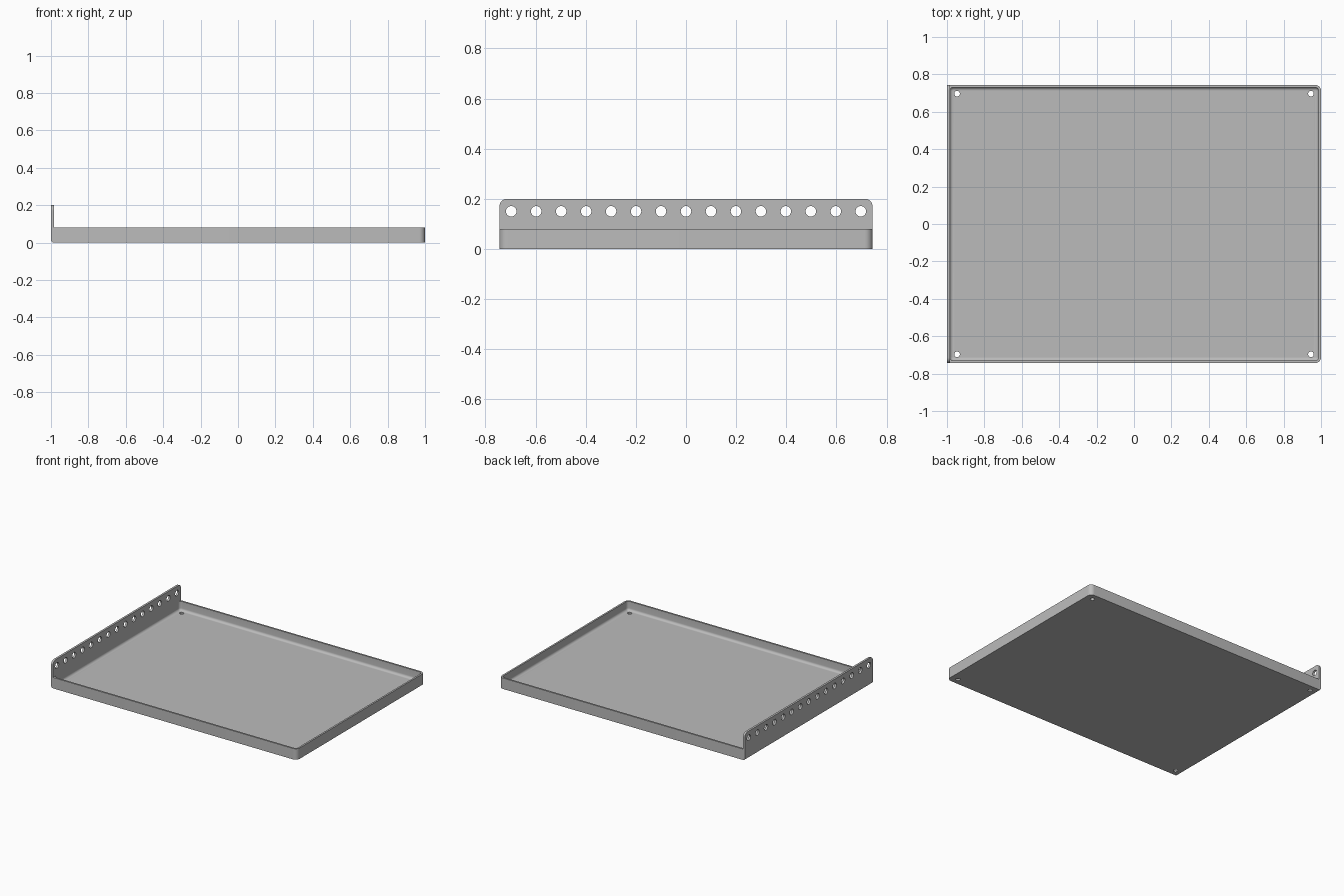
import bpy, bmesh
from math import sin, cos, pi

if "Cube" in bpy.data.objects:
    bpy.data.objects.remove(bpy.data.objects["Cube"], do_unlink=True)

HALF_Y = 0.744       # half depth
WALL = 0.013         # sheet thickness
RIM_Z = 0.08         # low wall height
PLATE_Z = 0.2        # tall flange height
PLATE_IN = -0.985    # inner face of the flange
FILLET = 0.018

metal = bpy.data.materials.new("grey_metal")
metal.use_nodes = True
grey = (0.5, 0.5, 0.5, 1)
metal.diffuse_color = grey
metal.node_tree.nodes["Principled BSDF"].inputs["Base Color"].default_value = grey


def make_object(name, bm):
    bmesh.ops.recalc_face_normals(bm, faces=bm.faces)
    mesh = bpy.data.meshes.new(name)
    bm.to_mesh(mesh)
    bm.free()
    mesh.materials.append(metal)
    obj = bpy.data.objects.new(name, mesh)
    bpy.context.collection.objects.link(obj)
    return obj


def rounded_rect(x0, x1, hy, r_left, r_right, z, steps=8):
    """Counter-clockwise outline with separate left and right corner radii."""
    corners = [(x1 - r_right, hy - r_right, r_right), (x0 + r_left, hy - r_left, r_left),
               (x0 + r_left, r_left - hy, r_left), (x1 - r_right, r_right - hy, r_right)]
    pts = []
    for k, (cx, cy, r) in enumerate(corners):
        for i in range(steps + 1):
            a = (k + i / steps) * pi / 2
            pts.append((cx + r * cos(a), cy + r * sin(a), z))
    return pts


def drill(obj, places, radius, axis):
    """Cut round holes through obj along x or z."""
    bm = bmesh.new()
    for place in places:
        made = bmesh.ops.create_cone(bm, cap_ends=True, segments=24, radius1=radius,
                                     radius2=radius, depth=0.1)["verts"]
        for v in made:
            x, y, z = v.co
            v.co = (z, y, x) if axis == "x" else (x, y, z)
        bmesh.ops.translate(bm, verts=made, vec=place)
    cutter = make_object("hole_cutter", bm)
    cutter.hide_render = True
    mod = obj.modifiers.new("holes", "BOOLEAN")
    mod.operation = "DIFFERENCE"
    mod.solver = "EXACT"
    mod.object = cutter
    bpy.context.view_layer.objects.active = obj
    bpy.ops.object.modifier_apply(modifier=mod.name)
    bpy.data.objects.remove(cutter, do_unlink=True)


def smooth(obj):
    bpy.ops.object.select_all(action="DESELECT")
    obj.select_set(True)
    bpy.context.view_layer.objects.active = obj
    bpy.ops.object.shade_smooth_by_angle(angle=pi / 6)


# Tray: outer skin, rim, inner walls and a rounded transition to the floor
rings = [rounded_rect(-0.988, 1, HALF_Y, 0.003, 0.032, z) for z in (0, RIM_Z)]


def inner_ring(inset, z):
    return rounded_rect(-0.9855 + inset, 1 - WALL - inset, HALF_Y - WALL - inset,
                        0.02 - inset, 0.02 - inset, z)


rings.append(inner_ring(0, RIM_Z))
for i in range(7):
    a = i / 6 * pi / 2
    rings.append(inner_ring(FILLET * (1 - cos(a)), WALL + FILLET * (1 - sin(a))))

bm = bmesh.new()
loops = [[bm.verts.new(p) for p in ring] for ring in rings]
n = len(loops[0])
for low, high in zip(loops, loops[1:]):
    for i in range(n):
        j = (i + 1) % n
        bm.faces.new((low[i], low[j], high[j], high[i]))
bm.faces.new(loops[0])
bm.faces.new(loops[-1])
tray = make_object("tray", bm)
drill(tray, [(sx * 0.946, sy * 0.697, 0) for sx in (-1, 1) for sy in (-1, 1)], 0.015, "z")
smooth(tray)

# Tall side flange: side profile with a rounded lower bend, extruded along y
bend = -1 - PLATE_IN
profile = [(-1, PLATE_Z), (PLATE_IN, PLATE_Z), (PLATE_IN, 0)]
for i in range(1, 7):
    a = i / 6 * pi / 2
    profile.append((PLATE_IN + bend * sin(a), -bend * (1 - cos(a))))
bm = bmesh.new()
face = bm.faces.new([bm.verts.new((x, -HALF_Y, z)) for x, z in profile])
out = bmesh.ops.extrude_face_region(bm, geom=[face])["geom"]
bmesh.ops.translate(bm, verts=[g for g in out if isinstance(g, bmesh.types.BMVert)],
                    vec=(0, 2 * HALF_Y, 0))
ends = [e for e in bm.edges
        if all(v.co.z > PLATE_Z - 0.001 for v in e.verts)
        and abs(e.verts[0].co.y - e.verts[1].co.y) < 0.001]
bmesh.ops.bevel(bm, geom=ends, offset=0.03, segments=8, profile=0.5, affect="EDGES")
flange = make_object("side_flange", bm)
drill(flange, [(-0.99, (i - 7) * 0.0996, 0.15) for i in range(15)], 0.021, "x")
smooth(flange)
